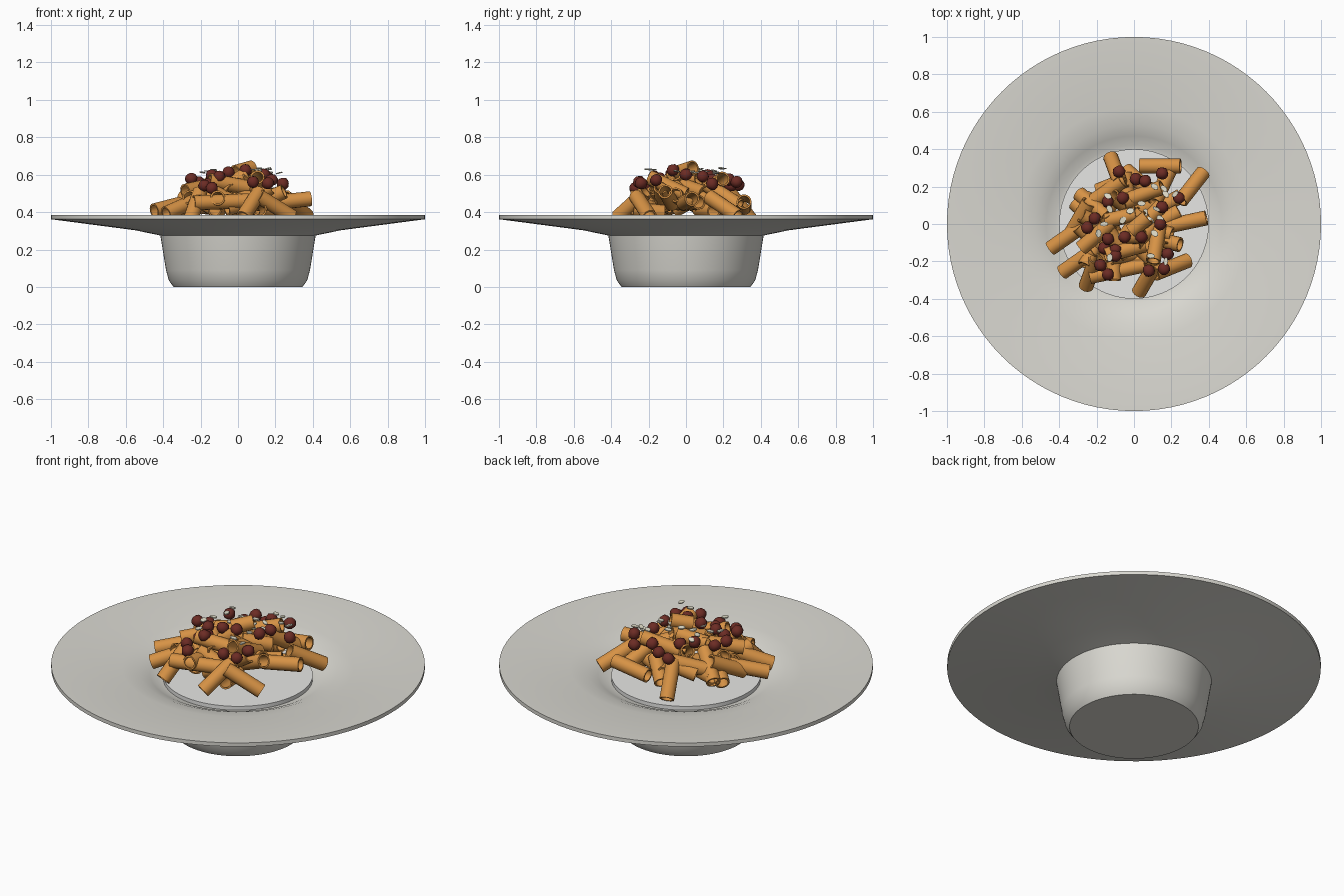
import bpy, bmesh, math, random
from math import radians, cos, sin, hypot
from mathutils import Vector

cube = bpy.data.objects.get("Cube")
if cube:
    bpy.data.objects.remove(cube, do_unlink=True)
random.seed(7)


def material(name, rgb):
    m = bpy.data.materials.new(name)
    m.use_nodes = True
    m.diffuse_color = (*rgb, 1)
    m.node_tree.nodes["Principled BSDF"].inputs["Base Color"].default_value = (*rgb, 1)
    return m


china = material("grey china", (0.70, 0.69, 0.64))
white = material("white glaze", (0.92, 0.92, 0.90))
pasta = material("orange pasta", (0.68, 0.29, 0.06))
meat = material("dark red meat", (0.15, 0.025, 0.018))
cheese = material("pale cheese", (0.75, 0.72, 0.58))


def place(name, mesh, loc=(0, 0, 0), rot=(0, 0, 0), scale=(1, 1, 1)):
    ob = bpy.data.objects.new(name, mesh)
    ob.location, ob.rotation_euler, ob.scale = loc, rot, scale
    bpy.context.collection.objects.link(ob)
    return ob


def finish(bm, name, mat, angle=35):
    bmesh.ops.recalc_face_normals(bm, faces=bm.faces)
    for f in bm.faces:
        f.smooth = True
    for e in bm.edges:
        if len(e.link_faces) == 2 and e.calc_face_angle() > radians(angle):
            e.smooth = False
    mesh = bpy.data.meshes.new(name)
    bm.to_mesh(mesh)
    bm.free()
    mesh.materials.append(mat)
    return mesh


def lathe(name, profile, mat, steps):
    """Spin a closed (radius, height) outline about z."""
    bm = bmesh.new()
    verts = [bm.verts.new((r, 0, z)) for r, z in profile]
    edges = [bm.edges.new((a, b)) for a, b in zip(verts, verts[1:])]
    if profile[0][0] > 0:
        edges.append(bm.edges.new((verts[-1], verts[0])))
    bmesh.ops.spin(bm, geom=verts + edges, cent=(0, 0, 0), axis=(0, 0, 1),
                   angle=math.tau, steps=steps, use_duplicate=False)
    bmesh.ops.remove_doubles(bm, verts=bm.verts, dist=1e-4)
    return finish(bm, name, mat)


# Wide rimmed plate and the pale floor of its well
place("plate", lathe("plate", [
    (0, 0), (0.345, 0), (0.37, 0.035), (0.385, 0.09), (0.415, 0.275), (0.55, 0.303),
    (1, 0.362), (1, 0.384), (0.96, 0.383), (0.62, 0.362), (0.53, 0.348),
    (0.47, 0.325), (0.42, 0.3), (0.38, 0.295), (0, 0.295)], china, 96))
place("well_floor", lathe("well_floor", [
    (0, 0.29), (0.4, 0.29), (0.4, 0.32), (0, 0.32)], white, 96))

# Hollow pasta tube, unit length so that each copy can be stretched
tube = lathe("pasta_tube", [(0.04, -0.5), (0.04, 0.5), (0.031, 0.5), (0.031, -0.5)], pasta, 16)


def add_tube(x, y, z, yaw, pitch, length=0.22):
    place("pasta_tube", tube, (x, y, z), (0, radians(90 - pitch), radians(yaw)), (1, 1, length))


# Outer tubes: x, y, z, yaw, pitch
for t in [(.28, .01, .46, 12, 6), (.31, .2, .43, 52, -28), (-.36, -.07, .43, 35, 12),
          (-.15, .17, .48, 35, 15), (.14, .31, .44, 0, 8), (-.1, .29, .43, 110, -50),
          (.07, -.29, .44, 60, 38), (.2, -.23, .43, 22, -30), (-.3, -.2, .43, 35, 20),
          (-.23, -.26, .43, 70, 45), (.15, .2, .49, 65, -30), (-.29, .03, .46, 60, 25),
          (-.22, .1, .47, 140, -30), (.12, -.1, .54, 80, -25), (.05, .16, .55, 20, 15),
          (-.2, -.06, .53, 40, 10), (-.05, -.14, .55, 15, -10)]:
    add_tube(*t)
add_tube(-.09, -.25, .455, 12, 2, .3)

# Heaped tubes in the middle
for i in range(34):
    a = i * 2.4
    r = 0.25 * math.sqrt((i + 0.5) / 34)
    top = 0.6 - 0.55 * r
    add_tube(r * cos(a) - 0.03, r * sin(a), top - random.uniform(0, 0.07),
             random.uniform(0, 360), random.uniform(-35, 35), 0.17)
add_tube(.03, .0, .625, 40, 12, .12)

# Small round meatballs
bm = bmesh.new()
bmesh.ops.create_icosphere(bm, subdivisions=2, radius=0.034)
for v in bm.verts:
    v.co *= random.uniform(0.93, 1.06)
ball = finish(bm, "meatball", meat, 60)
for x, y in [(-.08, .28), (.01, .24), (.06, .23), (.15, .27), (.24, .14), (-.14, .12),
             (-.06, .14), (.15, .09), (-.21, .03), (-.25, -.02), (-.14, -.08), (-.1, -.14),
             (-.16, -.13), (-.05, -.07), (.04, -.07), (-.18, -.22), (-.14, -.27),
             (-.1, -.17), (.08, -.25), (.16, -.24), (.18, -.16), (.14, 0)]:
    z = 0.63 - 0.28 * hypot(x, y) + random.uniform(-.025, .02)
    place("meatball", ball, (x, y, z), (random.random() * 6, random.random() * 6, 0))

# Thin cheese flakes scattered on top
bm = bmesh.new()
bmesh.ops.create_cone(bm, cap_ends=True, segments=8, radius1=0.022, radius2=0.022, depth=0.006)
flake = finish(bm, "cheese_flake", cheese)
for x, y in [(.11, .2), (.17, .16), (.22, .16), (-.14, .15), (-.13, .08), (.06, .06),
             (.09, .02), (.11, -.05), (-.16, 0), (-.07, -.06), (.09, -.17), (.17, -.2),
             (-.13, -.18), (.04, .11), (.14, .03), (-.02, .07), (.12, .08), (-.19, -.05),
             (-.06, .02), (.16, .19)]:
    place("cheese_flake", flake, (x, y, random.uniform(.605, .635)),
          (random.uniform(-.2, .2), random.uniform(-.2, .2), random.random() * 6),
          (1, random.uniform(.45, .75), 1))
